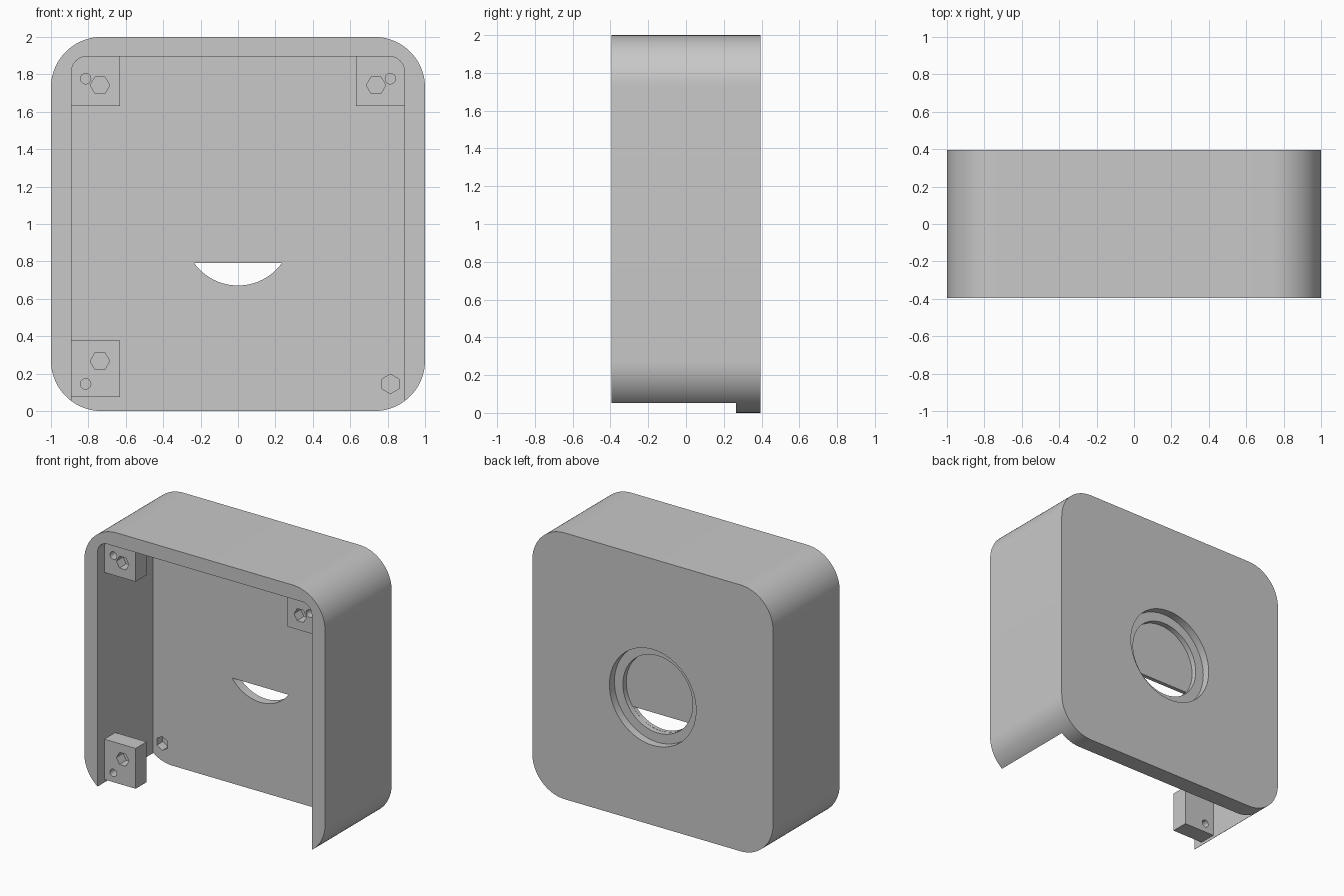
import bpy
from math import sin, cos, pi, acos

if "Cube" in bpy.data.objects:
    bpy.data.objects.remove(bpy.data.objects["Cube"])

grey = bpy.data.materials.new("plain grey")
grey.use_nodes = True
colour = (0.58, 0.58, 0.58, 1)
grey.diffuse_color = colour
grey.node_tree.nodes["Principled BSDF"].inputs["Base Color"].default_value = colour


def arc(cx, cz, r, start, end, steps):
    return [(cx + r * cos(start + (end - start) * i / steps),
             cz + r * sin(start + (end - start) * i / steps)) for i in range(steps + 1)]


def ring(cx, cz, r, sides, turn=0):
    return arc(cx, cz, r, turn, turn + 2 * pi, sides)[:-1]


def rounded(x, z0, z1, r, steps=20):
    # Rounded rectangle, mirrored about the centre line
    corners = [(x - r, z1 - r), (r - x, z1 - r), (r - x, z0 + r), (x - r, z0 + r)]
    return [p for i, (cx, cz) in enumerate(corners)
            for p in arc(cx, cz, r, i * pi / 2, (i + 1) * pi / 2, steps)]


def prism(name, outline, y0, y1):
    # Extrude an x-z outline along y
    n = len(outline)
    verts = [(x, y, z) for y in (y0, y1) for x, z in outline]
    faces = [tuple(range(n)), tuple(reversed(range(n, 2 * n)))]
    faces += [(i, i + n, (i + 1) % n + n, (i + 1) % n) for i in range(n)]
    mesh = bpy.data.meshes.new(name)
    mesh.from_pydata(verts, [], faces)
    mesh.materials.append(grey)
    obj = bpy.data.objects.new(name, mesh)
    bpy.context.collection.objects.link(obj)
    return obj


def activate(obj):
    bpy.ops.object.select_all(action="DESELECT")
    obj.select_set(True)
    bpy.context.view_layer.objects.active = obj


def cut(obj, outline, y0, y1):
    cutter = prism("cutter", outline, y0, y1)
    cutter.hide_render = True
    activate(obj)
    mod = obj.modifiers.new("cut", "BOOLEAN")
    mod.operation, mod.solver, mod.object = "DIFFERENCE", "EXACT", cutter
    bpy.ops.object.modifier_apply(modifier=mod.name)
    bpy.data.objects.remove(cutter)


def finish(obj):
    activate(obj)
    bpy.ops.object.shade_smooth_by_angle(angle=pi / 6)


# Shell: rounded box, open at the front and the bottom
back = 0.395
plate_front = 0.265
shell = prism("shell", rounded(1, 0, 2, 0.27), -back, back)
cut(shell, rounded(0.89, -1, 1.895, 0.08, 10), -1, plate_front)

# Stepped round recess in the back, with a segment opening through its floor
hole_z, hole_r, chord_z = 0.96, 0.29, 0.79
cut(shell, ring(0, hole_z, 0.36, 64), back - 0.06, 1)
cut(shell, ring(0, hole_z, hole_r, 64), back - 0.1, 1)
half = acos((hole_z - chord_z) / hole_r)
cut(shell, arc(0, hole_z, hole_r - 0.001, -pi / 2 - half, -pi / 2 + half, 24), 0.1, back - 0.08)

# Hexagonal pockets in the inner face of the back plate
screw_x, screw_low, screw_high = 0.815, 0.145, 1.777
for x in (-screw_x, screw_x):
    for z in (screw_low, screw_high):
        cut(shell, ring(x, z, 0.052, 6, pi / 6), 0, plate_front + 0.07)
finish(shell)

# Corner blocks: a blind hexagonal pocket and a round hole through each
block_front, block_back = -0.315, -0.185
blocks = [("upper_right_block", -1, 1.63, 1.9, 1.742, screw_high),
          ("upper_left_block", 1, 1.63, 1.9, 1.742, screw_high),
          ("lower_right_block", -1, 0.075, 0.378, 0.267, screw_low)]
for name, side, z0, z1, hex_z, hole in blocks:
    inner, outer = side * 0.63, side * 0.895
    block = prism(name, [(inner, z0), (outer, z0), (outer, z1), (inner, z1)],
                  block_front, block_back)
    cut(block, ring(side * 0.738, hex_z, 0.052, 6), -1, block_front + 0.08)
    cut(block, ring(side * screw_x, hole, 0.028, 24), -1, 1)
    finish(block)
